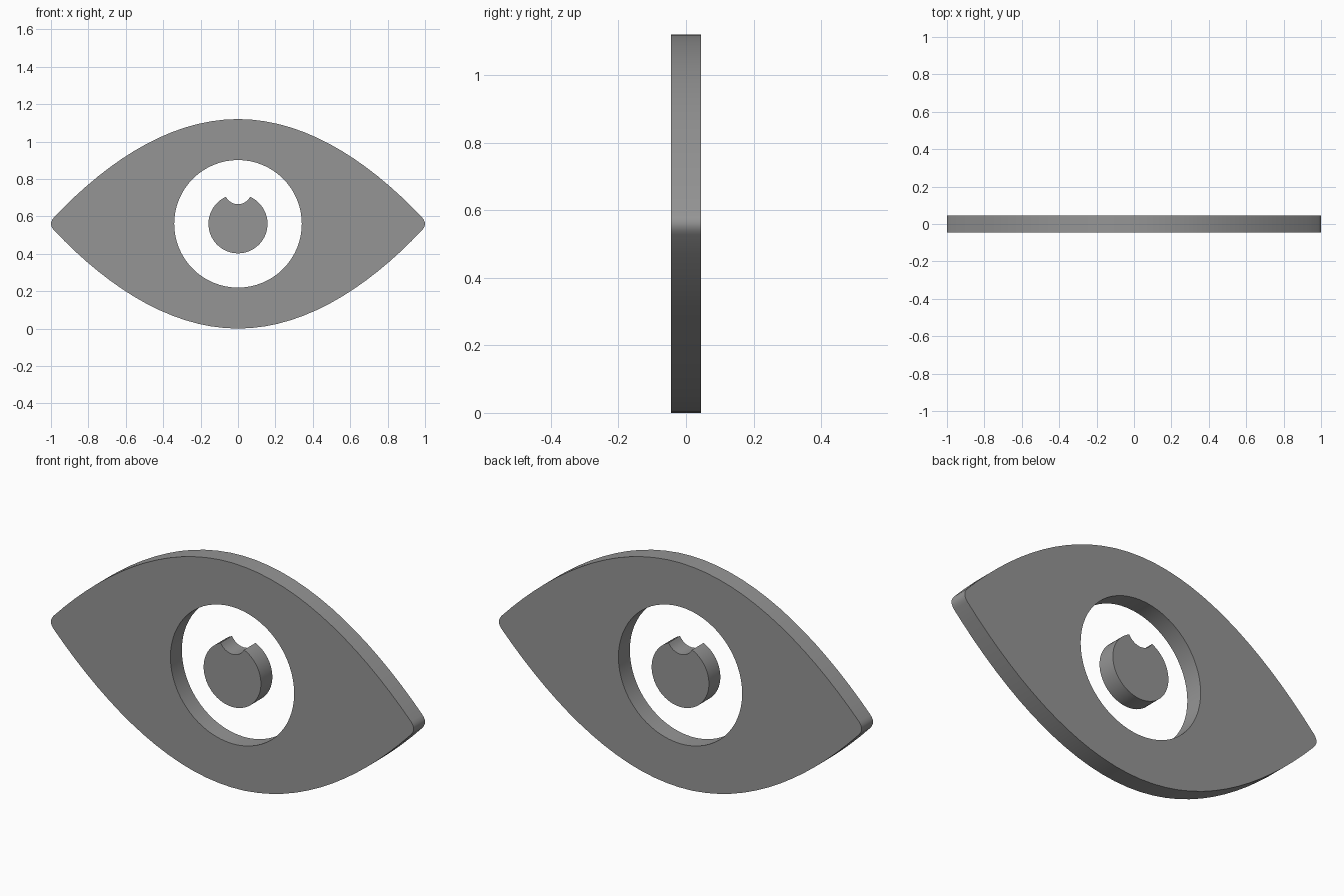
import bpy
from math import sin, cos, pi, asin, atan2, radians
from mathutils import Vector
from mathutils.geometry import interpolate_bezier

if "Cube" in bpy.data.objects:
    bpy.data.objects.remove(bpy.data.objects["Cube"])

HALF_DEPTH = 0.045
MID = 0.56

# Dark grey finish shared by both parts
dark = bpy.data.materials.new("dark_grey")
dark.diffuse_color = (0.30, 0.30, 0.30, 1)
dark.use_nodes = True
dark.node_tree.nodes["Principled BSDF"].inputs["Base Color"].default_value = dark.diffuse_color


def arc(cx, cz, r, a0, a1, n):
    return [(cx + r * cos(a0 + (a1 - a0) * i / n), cz + r * sin(a0 + (a1 - a0) * i / n))
            for i in range(n + 1)]


def plate(name, loops):
    """Extrude filled outlines (x, z) evenly about y = 0."""
    cu = bpy.data.curves.new(name, 'CURVE')
    cu.dimensions = '2D'
    cu.fill_mode = 'BOTH'
    cu.extrude = HALF_DEPTH
    for pts in loops:
        sp = cu.splines.new('POLY')
        sp.points.add(len(pts) - 1)
        for p, (x, z) in zip(sp.points, pts):
            p.co = (x, z, 0, 1)
        sp.use_cyclic_u = True
    ob = bpy.data.objects.new(name, cu)
    bpy.context.collection.objects.link(ob)
    ob.rotation_euler.x = pi / 2
    bpy.ops.object.select_all(action='DESELECT')
    ob.select_set(True)
    bpy.context.view_layer.objects.active = ob
    bpy.ops.object.convert(target='MESH')
    ob = bpy.context.object
    bpy.ops.object.transform_apply(rotation=True)
    # weld the caps to the walls
    bpy.ops.object.mode_set(mode='EDIT')
    bpy.ops.mesh.select_all(action='SELECT')
    bpy.ops.mesh.remove_doubles(threshold=0.0001)
    bpy.ops.mesh.normals_make_consistent(inside=False)
    bpy.ops.object.mode_set(mode='OBJECT')
    bpy.ops.object.shade_smooth_by_angle(angle=radians(30))
    ob.data.materials.clear()
    ob.data.materials.append(dark)
    return ob


# Almond outline: one quarter (rounded tip, then lid curve), mirrored twice
tip = interpolate_bezier(*[Vector(p) for p in
      [(1, 0), (1, 0.012), (0.994, 0.022), (0.985, 0.033)]], 4)
lid = interpolate_bezier(*[Vector(p) for p in
      [(0.985, 0.033), (0.70, 0.335), (0.36, 0.56), (0, 0.56)]], 16)
quarter = [(p.x, p.y) for p in tip + lid[1:]]
upper = quarter + [(-x, z) for x, z in reversed(quarter[:-1])]
outline = upper + [(x, -z) for x, z in reversed(upper[1:-1])]
outline = [(x, z + MID) for x, z in outline]

plate("eye_surround", [outline, arc(0, MID, 0.341, 0, 2 * pi, 64)[:-1]])

# Pupil disc with a round highlight notch at the top
R, r, nz = 0.158, 0.072, 0.737
half = 0.065
a = asin(half / R)
corner_z = MID + R * cos(a)
b = atan2(corner_z - nz, half)
disc = arc(0, MID, R, pi / 2 + a, 2.5 * pi - a, 48)
notch = arc(0, nz, r, b, -pi - b, 16)
plate("pupil", [disc + notch[1:-1]])
